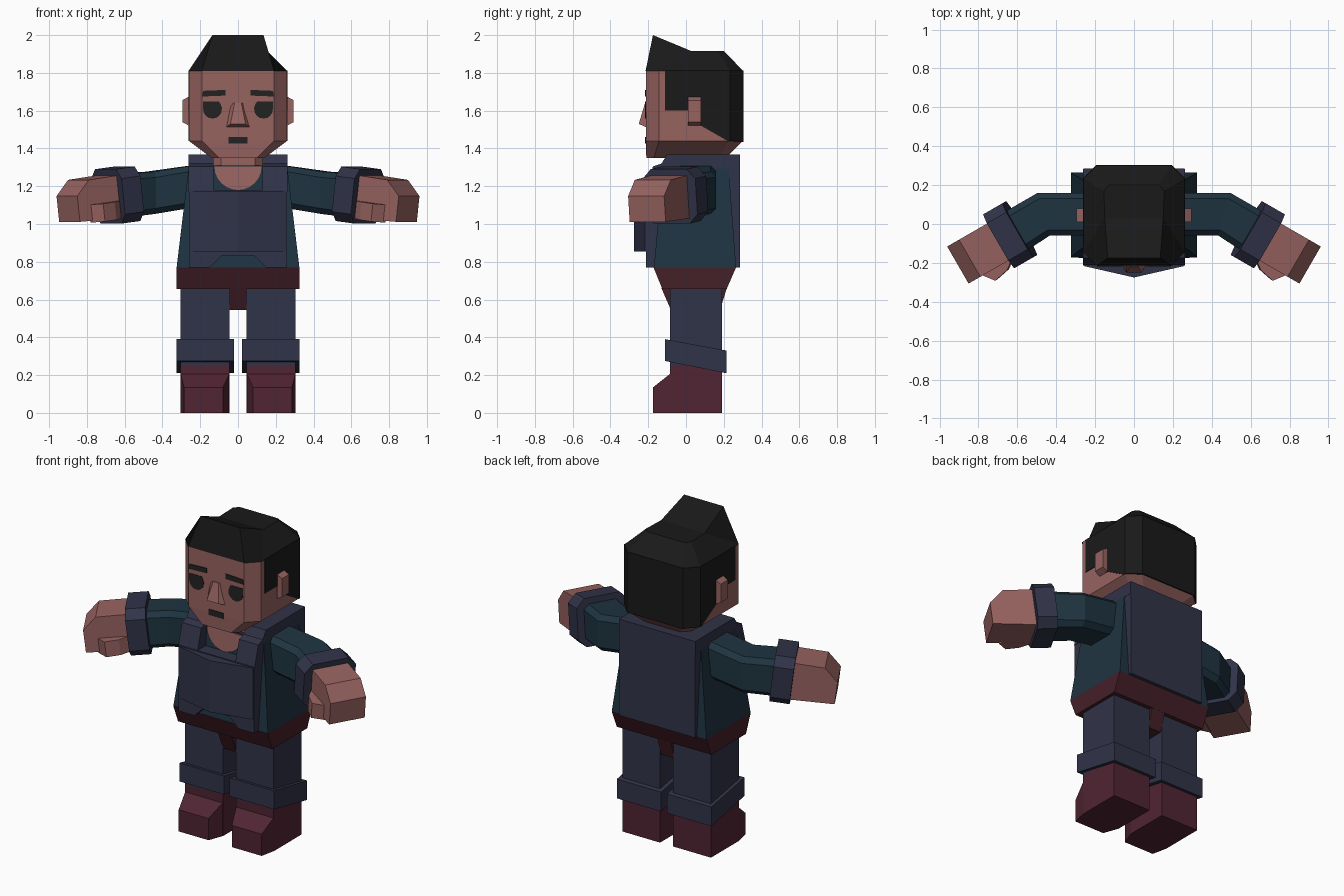
import bpy, bmesh, math
from mathutils import Vector

if "Cube" in bpy.data.objects:
    bpy.data.objects.remove(bpy.data.objects["Cube"])


def material(name, r, g, b):
    m = bpy.data.materials.new(name)
    m.diffuse_color = (r, g, b, 1)
    m.use_nodes = True
    m.node_tree.nodes["Principled BSDF"].inputs["Base Color"].default_value = m.diffuse_color
    return m


SKIN = material("skin", .31, .125, .118)
HAIR = material("hair", .01, .01, .01)
DARK = material("face_dark", .017, .016, .016)
NAVY = material("navy", .030, .033, .065)
TEAL = material("teal", .013, .034, .052)
BOOT = material("boot_red", .08, .018, .032)
BELT = material("belt_red", .06, .014, .022)


def loft(name, rings, mat, mirror=False, top=None):
    """Bridge rings of equal length and cap both ends."""
    bm = bmesh.new()
    vs = [[bm.verts.new(p) for p in r] for r in rings]
    n = len(vs[0])
    for a, b in zip(vs, vs[1:]):
        for i in range(n):
            j = (i + 1) % n
            bm.faces.new((a[i], a[j], b[j], b[i]))
    bm.faces.new(vs[0])
    for idx in (top or [range(n)]):
        bm.faces.new([vs[-1][i] for i in idx])
    bmesh.ops.recalc_face_normals(bm, faces=bm.faces)
    me = bpy.data.meshes.new(name)
    bm.to_mesh(me)
    bm.free()
    me.materials.append(mat)
    ob = bpy.data.objects.new(name, me)
    bpy.context.collection.objects.link(ob)
    if mirror:
        ob.modifiers.new("mirror", 'MIRROR')
    return ob


def prism(name, pts, lo, hi, frame, mat, mirror=False):
    """Extrude a 2D profile; frame maps (a, b, depth) into space."""
    return loft(name, [[frame(a, b, d) for a, b in pts] for d in (lo, hi)], mat, mirror)


def side(a, b, d):      # profile in YZ, extruded along x
    return Vector((d, a, b))


def front(a, b, d):     # profile in XZ, extruded along y
    return Vector((a, d, b))


def plan(a, b, d):      # profile in XY, extruded along z
    return Vector((a, b, d))


def rect(x0, x1, y0, y1):
    return [(x0, y0), (x1, y0), (x1, y1), (x0, y1)]


def rect_ring(x0, x1, y0, y1, z):
    return [(a, b, z) for a, b in rect(x0, x1, y0, y1)]


def octagon(w, h, c):
    return [(-w + c, -h), (w - c, -h), (w, -h + c), (w, h - c),
            (w - c, h), (-w + c, h), (-w, h - c), (-w, -h + c)]


def head_ring(w, y0, y1, c, z):
    m = (y0 + y1) / 2
    return [(x, y + m, z) for x, y in octagon(w, (y1 - y0) / 2, c)]


# head
loft("head", [head_ring(.14, -.21, .21, .04, 1.35),
              head_ring(.26, -.213, .30, .07, 1.44),
              head_ring(.26, -.213, .30, .07, 1.81)], SKIN)

# hair: swept top and the flush panel around the back and sides
half = [(.135, -.175, 2.0), (.15, .03, 1.915), (.155, .17, 1.915), (.13, .20, 1.915)]
l = [(-x, y, z) for x, y, z in half]
loft("hair_top", [head_ring(.262, -.214, .304, .07, 1.81),
                  [l[0]] + half + [l[3], l[2], l[1]]],
     HAIR, top=[(0, 1, 2, 7), (2, 3, 4, 5, 6, 7)])
back = prism("hair_back", [(-.11, 1.812), (-.11, 1.6), (.01, 1.6), (.01, 1.53), (.08, 1.52),
                           (.22, 1.44), (.304, 1.435), (.304, 1.812)], -.263, .263, side, HAIR)
bm = bmesh.new()
bm.from_mesh(back.data)
corners = [e for e in bm.edges if all(v.co.y > .3 for v in e.verts)
           and abs(e.verts[0].co.x - e.verts[1].co.x) < .01]
bmesh.ops.bevel(bm, geom=corners, offset=.07, segments=1, affect='EDGES')
bm.to_mesh(back.data)
bm.free()

# face
prism("ear", [(.25, 1.515), (.295, 1.54), (.295, 1.655), (.25, 1.68)], .01, .08, front, SKIN, True)
loft("nose", [[(-.065, -.205, 1.51), (.065, -.205, 1.51), (.04, -.25, 1.53), (-.04, -.25, 1.53)],
              [(-.04, -.205, 1.64), (.04, -.205, 1.64), (.018, -.217, 1.64), (-.018, -.217, 1.64)]], SKIN)
eye = [(.135 + .05 * math.cos(t), 1.608 + .05 * math.sin(t))
       for t in [math.radians(150 + 24 * k) for k in range(10)]] + [(.185, 1.648), (.10, 1.648)]
prism("eye", eye, -.216, -.20, front, DARK, True)
prism("eyebrow", [(.065, 1.68), (.19, 1.675), (.185, 1.705), (.065, 1.71)], -.218, -.20, front, DARK, True)
prism("mouth", rect(-.05, .05, 1.425, 1.46), -.217, -.20, front, DARK)

# shirt, neck and round neckline
loft("shirt_torso", [rect_ring(-.325, .325, -.17, .265, .77),
                     rect_ring(-.26, .26, -.12, .225, 1.31)], TEAL)
loft("neck", [head_ring(.13, -.11, .17, .04, z) for z in (1.25, 1.37)], SKIN)
neckline = [(.125 * math.cos(t), 1.305 + .125 * math.sin(t))
            for t in [math.pi * (1 + k / 12) for k in range(13)]]
prism("neckline", neckline, 0, .03,
      lambda a, b, d: Vector((a, -.127 - .0926 * (1.31 - b) + d, b)), SKIN)

# overalls
prism("bib", [(-.26, .77), (-.15, .77), (-.09, .83), (.09, .83), (.15, .77), (.26, .77),
              (.26, 1.18), (-.26, 1.18)], -.213, -.11, front, NAVY)
prism("bib_pocket", [(-.255, -.20), (-.255, -.217), (0, -.275), (.255, -.217), (.255, -.20)],
      .855, 1.175, plan, NAVY)
prism("shoulder_strap", [(-.213, 1.17), (-.175, 1.305), (-.13, 1.32), (-.10, 1.368), (.283, 1.368),
                         (.283, 1.29), (-.07, 1.29), (-.11, 1.17)], .13, .262, side, NAVY, True)
prism("back_panel", rect(-.26, .26, .20, .285), .77, 1.368, plan, NAVY)

# hips
loft("hips", [rect_ring(-.325, .325, -.125, .215, .655),
              rect_ring(-.325, .325, -.172, .265, .77)], BELT)
prism("crotch", [(-.13, .66), (-.08, .545), (.18, .545), (.216, .66)], -.046, .046, side, BELT)

# legs, slanted cuffs and boots
prism("leg", rect(.045, .305, -.085, .19), .25, .67, plan, NAVY, True)
prism("trouser_cuff", [(-.11, .275), (.215, .21), (.215, .33), (-.11, .39)],
      .02, .325, side, NAVY, True)
prism("boot", rect(.045, .305, -.085, .19), 0, .29, plan, BOOT, True)
loft("boot_toe", [[(.045, -.08, 0), (.305, -.08, 0), (.305, -.08, .21), (.045, -.08, .21)],
                  [(.08, -.175, 0), (.285, -.175, 0), (.285, -.175, .135), (.08, -.175, .135)]],
     BOOT, True)

# arm frame: u along the forearm, v across, w up
U = Vector((.866, -.5, -.12)).normalized()
V = Vector((.5, .866, 0)).normalized()
W = U.cross(V)
WRIST = Vector((.67, -.075, 1.145))


def along_v(a, b, d):
    return WRIST + U * a + W * b + V * d


def along_w(a, b, d):
    return WRIST + U * a + V * b + W * d


def arm_ring(c, v, w, a, b, ch):
    return [Vector(c) + v * x + w * y for x, y in octagon(a, b, ch)]


Z = Vector((0, 0, 1))
loft("sleeve", [arm_ring((.20, .05, 1.205), Vector((0, 1, 0)), Z, .11, .112, .03),
                arm_ring((.465, .05, 1.165), Vector((.28, 1, 0)), Z, .11, .112, .03),
                arm_ring((.63, -.05, 1.15), V, W, .115, .115, .03)], TEAL, True)
cuff = Vector((.637, -.055, 1.153))
loft("sleeve_cuff", [arm_ring(cuff + U * t, V, W, .16, .145, .05) for t in (-.058, .058)], NAVY, True)
prism("hand", [(-.01, -.115), (.27, -.102), (.27, .035), (.19, .112), (-.01, .115)],
      -.11, .11, along_v, SKIN, True)
prism("thumb", [(0, -.10), (.07, -.15), (.15, -.166), (.20, -.10)], -.115, -.02, along_w, SKIN, True)
